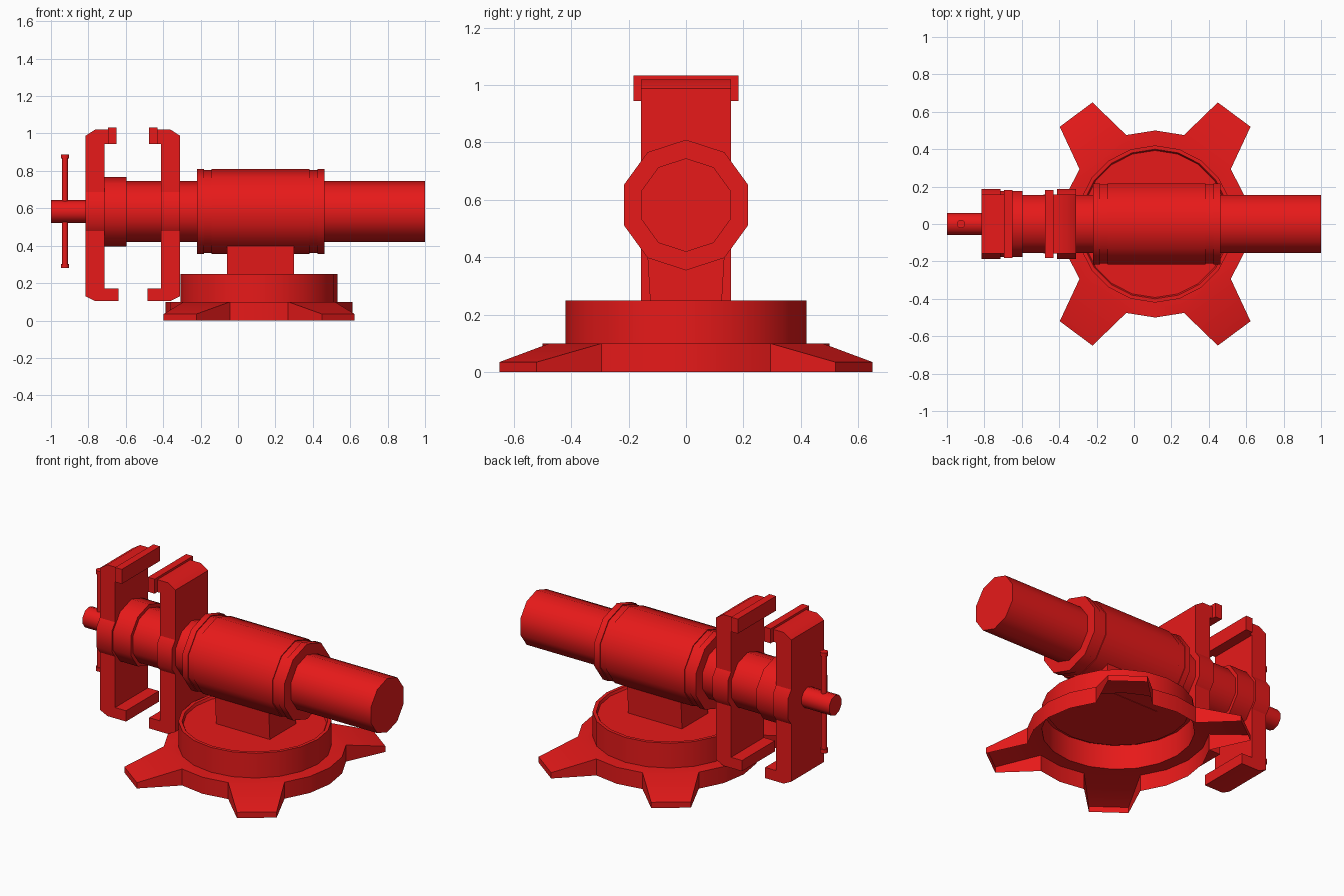
import bpy, bmesh
from math import sin, cos, pi, radians
from mathutils import Vector

if "Cube" in bpy.data.objects:
    bpy.data.objects.remove(bpy.data.objects["Cube"])

red = bpy.data.materials.new("red_paint")
red.diffuse_color = (0.8, 0.01, 0.01, 1)
red.use_nodes = True
red.node_tree.nodes["Principled BSDF"].inputs["Base Color"].default_value = red.diffuse_color
CX, CZ = 0.113, 0.582      # base centre in x, barrel axis height


def finish(name, bm):
    bmesh.ops.recalc_face_normals(bm, faces=bm.faces)
    me = bpy.data.meshes.new(name)
    bm.to_mesh(me)
    bm.free()
    ob = bpy.data.objects.new(name, me)
    bpy.context.collection.objects.link(ob)
    me.materials.append(red)
    bpy.ops.object.select_all(action='DESELECT')
    bpy.context.view_layer.objects.active = ob
    ob.select_set(True)
    bpy.ops.object.shade_smooth_by_angle(angle=radians(38))
    return ob


def lathe(name, stations, place, n=10, cap_start=True):
    """Rings of n sides from (distance, radius); place maps (d, u, v) to a point."""
    bm = bmesh.new()
    rings = [[bm.verts.new(place(d, r * sin(2 * pi * k / n), r * cos(2 * pi * k / n)))
              for k in range(n)] for d, r in stations]
    for a, b in zip(rings, rings[1:]):
        for k in range(n):
            bm.faces.new((a[k], a[k - 1], b[k - 1], b[k]))
    if cap_start:
        bm.faces.new(rings[0])
    bm.faces.new(rings[-1])
    return finish(name, bm)


def along_x(d, u, v):
    return Vector((d, u, CZ + v))


def extrude_y(name, outline, half):
    bm = bmesh.new()
    f = bm.faces.new([bm.verts.new((x, -half, z)) for x, z in outline])
    new = bmesh.ops.extrude_face_region(bm, geom=[f])["geom"]
    bmesh.ops.translate(bm, vec=(0, 2 * half, 0),
                        verts=[v for v in new if isinstance(v, bmesh.types.BMVert)])
    return finish(name, bm)


# Base: open-bottomed 20-sided ring with four sloping feet
bm = bmesh.new()
N = 20


def ring(r, z):
    return [bm.verts.new((CX + r * cos(2 * pi * k / N), r * sin(2 * pi * k / N), z)) for k in range(N)]


inner, top, low = ring(0.42, 0.1), ring(0.5, 0.1), ring(0.5, 0.0)
feet = (3, 7, 13, 17)
for k in range(N):
    j = (k + 1) % N
    if k in feet:
        sx = 1 if cos(2 * pi * k / N) > 0 else -1
        sy = 1 if k < 10 else -1
        a, b = k - 1, k + 1
        tips = [(0.51, 0.52), (0.335, 0.65)]
        if sx * sy < 0:
            tips.reverse()
        t = [bm.verts.new((CX + sx * x, sy * y, 0.035)) for x, y in tips]
        g = [bm.verts.new((CX + sx * x, sy * y, 0)) for x, y in tips]
        bm.faces.new((inner[a], top[a], top[b], inner[b], inner[k]))
        bm.faces.new((top[a], t[0], t[1], top[b]))
        bm.faces.new((top[a], low[a], g[0], t[0]))
        bm.faces.new((t[0], g[0], g[1], t[1]))
        bm.faces.new((t[1], g[1], low[b], top[b]))
    elif j not in feet:
        bm.faces.new((inner[k], top[k], top[j], inner[j]))
        bm.faces.new((top[k], low[k], low[j], top[j]))
bmesh.ops.delete(bm, geom=[v for v in bm.verts if not v.link_faces], context='VERTS')
finish("base_feet", bm)

# Swivel drum with a slightly recessed top
lathe("swivel_drum", [(0.1, 0.42), (0.25, 0.42), (0.25, 0.4), (0.235, 0.393)],
      lambda d, u, v: Vector((CX + u, v, d)), n=20, cap_start=False)

# Pedestal, widening slightly towards the barrel
bm = bmesh.new()
bmesh.ops.create_cube(bm, size=1)
for v in bm.verts:
    up = v.co.z > 0
    v.co = (0.12 + v.co.x * 0.36, v.co.y * (0.27 if up else 0.248), 0.42 if up else 0.233)
finish("pedestal", bm)

# Barrel housing with an end collar on each side
S, B = 0.222, 0.2275
lathe("barrel_housing", [(-0.22, B), (-0.183, B), (-0.183, S), (-0.142, S), (-0.142, B),
                         (0.383, B), (0.383, S), (0.425, S), (0.425, B), (0.463, B)], along_x)

# Sliding bar through the housing, with its front collar
lathe("slide_bar", [(-0.72, 0.163), (1.0, 0.163)], along_x)
lathe("front_collar", [(-0.715, 0.185), (-0.595, 0.185)], along_x)

# Two jaws facing each other: bracket, round boss and gripping pad
MIRROR = -1.125
bracket = [(-0.815, 0.13), (-0.765, 0.105), (-0.64, 0.105), (-0.64, 0.17), (-0.713, 0.17),
           (-0.713, 0.945), (-0.695, 0.945), (-0.695, 1.02), (-0.765, 1.02), (-0.815, 0.988)]
pad = [(-0.695, 0.945), (-0.65, 0.945), (-0.65, 1.033), (-0.695, 1.033)]
for side, flip in (("moving", False), ("fixed", True)):
    def fx(x):
        return MIRROR - x if flip else x
    extrude_y(side + "_jaw", [(fx(x), z) for x, z in bracket], 0.157)
    extrude_y(side + "_jaw_pad", [(fx(x), z) for x, z in pad], 0.183)
    lathe(side + "_jaw_boss", [(fx(-0.815), 0.198), (fx(-0.713), 0.198)], along_x)

# Screw and its sliding handle with knobs
lathe("screw", [(-1.0, 0.061), (-0.8, 0.061)], along_x)
lathe("handle", [(0.28, 0.023), (0.303, 0.023), (0.303, 0.017), (0.865, 0.017), (0.865, 0.023), (0.888, 0.023)],
      lambda d, u, v: Vector((-0.925 + u, v, d)))
